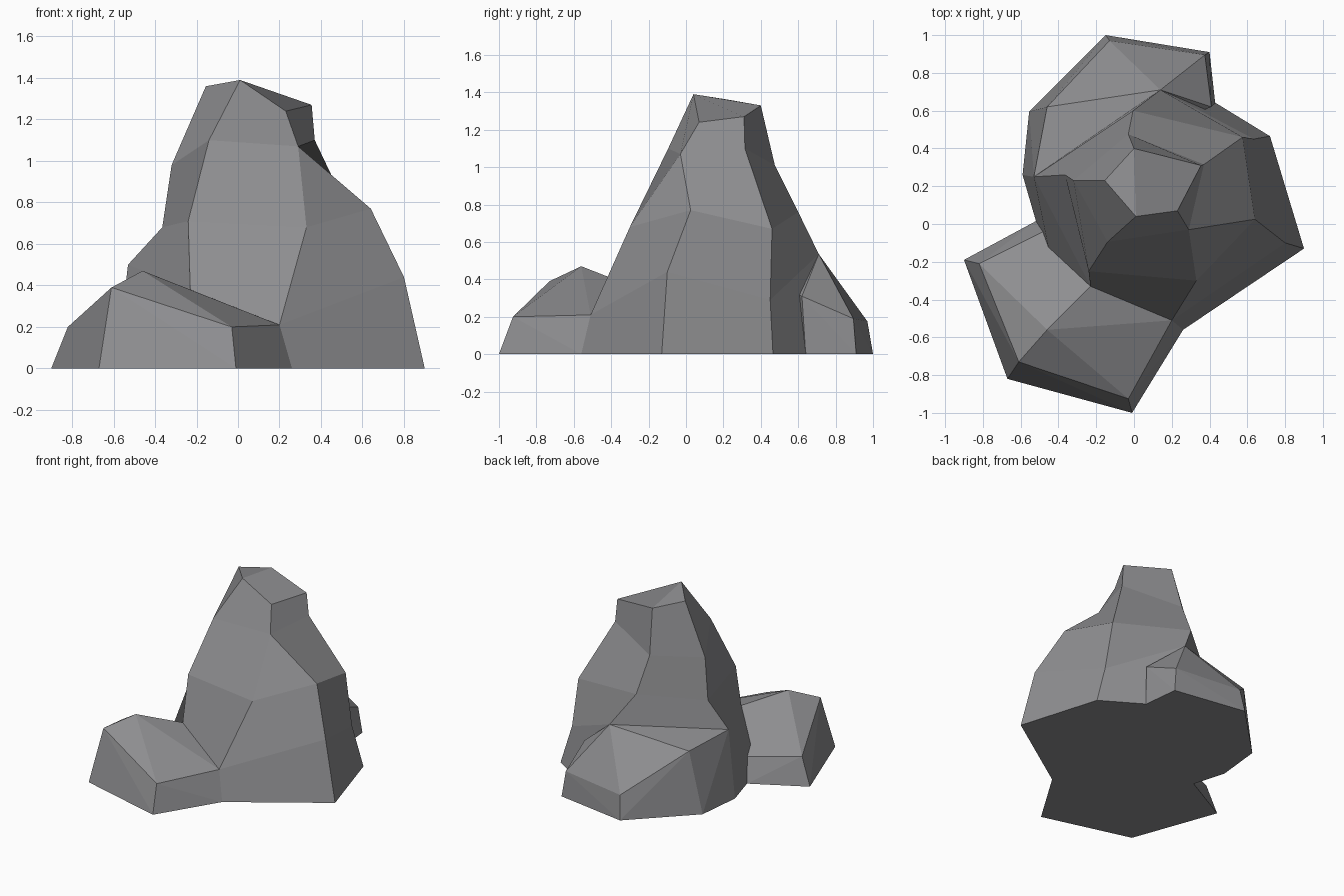
import bpy, bmesh

if "Cube" in bpy.data.objects:
    bpy.data.objects.remove(bpy.data.objects["Cube"])

stone = bpy.data.materials.new("grey stone")
stone.diffuse_color = (0.27, 0.27, 0.28, 1)
stone.use_nodes = True
stone.node_tree.nodes["Principled BSDF"].inputs["Base Color"].default_value = stone.diffuse_color


def finish(name, bm):
    bmesh.ops.recalc_face_normals(bm, faces=bm.faces[:])
    mesh = bpy.data.meshes.new(name)
    bm.to_mesh(mesh)
    bm.free()
    mesh.materials.append(stone)
    obj = bpy.data.objects.new(name, mesh)
    bpy.context.collection.objects.link(obj)


def hull_rock(name, ground, upper):
    """Faceted boulder: convex hull of its ground outline and upper corners."""
    bm = bmesh.new()
    for p in [(x, y, 0) for x, y in ground] + upper:
        bm.verts.new(p)
    res = bmesh.ops.convex_hull(bm, input=bm.verts[:])
    bmesh.ops.delete(bm, geom=list({v for v in res["geom_interior"]
                                    if isinstance(v, bmesh.types.BMVert)}), context='VERTS')
    bmesh.ops.dissolve_limit(bm, angle_limit=0.03, verts=bm.verts[:], edges=bm.edges[:])
    finish(name, bm)


# Tall rock: six ridge lines, each from the top down to the ground
front_left = [(.01, .04, 1.39), (-.14, -.095, 1.10), (-.24, -.25, .71), (-.23, -.33, .38), (-.39, -.43, 0)]
front_right = [(.23, .07, 1.24), (.29, -.03, 1.07), (.33, -.30, .68), (.20, -.51, .21), (.26, -.56, 0)]
right = front_right[:2] + [(.64, .025, .77), (.80, -.10, .44), (.90, -.13, 0)]
back_right = [(.355, .31, 1.27), (.37, .315, 1.10), (.575, .46, .67), (.635, .45, .29), (.72, .465, 0)]
back = [(0, .40, 1.33), (-.03, .475, 1.01), (-.005, .60, .76), (.14, .71, .535), (.14, .82, 0)]
left = [(-.155, .23, 1.36), (-.32, .23, .98), (-.365, .26, .68), (-.53, .25, .50), (-.59, .26, 0)]
ridges = [front_left, front_right, right, back_right, back, left]

bm = bmesh.new()
cols = [[bm.verts.new(p) for p in r] for r in ridges]
for i, a in enumerate(cols):
    b = cols[(i + 1) % len(cols)]
    for k in range(4):
        bm.faces.new((a[k], a[k + 1], b[k + 1], b[k]))
top = [c[0] for c in cols]
bm.faces.new(top[:5])                       # summit, main facet
bm.faces.new((top[0], top[4], top[5]))      # summit, left facet
bm.faces.new([c[4] for c in reversed(cols)])  # underside
bmesh.ops.remove_doubles(bm, verts=bm.verts[:], dist=0.001)
finish("tall_rock", bm)

# Boulder at the front left
hull_rock("front_boulder",
          [(-.90, -.19), (-.67, -.82), (-.01, -1.0), (.26, -.56), (-.52, .015)],
          [(-.82, -.21, .20), (-.61, -.73, .39), (-.03, -.925, .20), (.20, -.51, .21),
           (-.23, -.33, .38), (-.46, -.56, .47), (-.43, -.015, .17)])

# Boulder at the back
hull_rock("back_boulder",
          [(-.15, 1.0), (.40, .91), (.43, .64), (-.555, .595), (-.59, .26)],
          [(-.13, .97, .175), (.375, .895, .19), (.41, .62, .31), (-.46, .62, .46),
           (.14, .71, .535), (-.53, .25, .50)])
